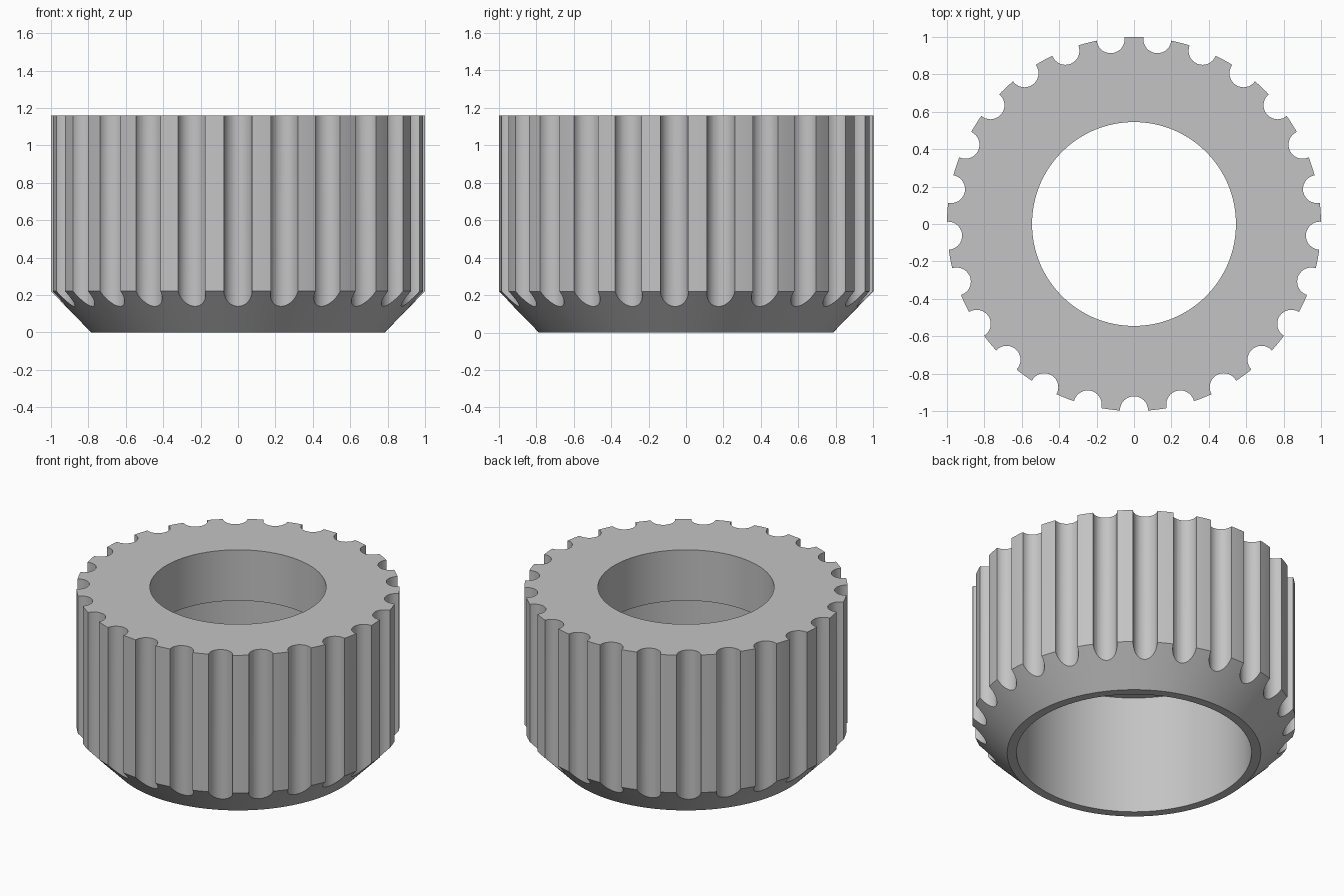
import bpy
import bmesh
from math import pi, sin, cos, radians
from mathutils import Matrix

cube = bpy.data.objects.get("Cube")
if cube:
    bpy.data.objects.remove(cube, do_unlink=True)

HEIGHT = 1.16
FLUTES = 25
FLUTE_RADIUS = 0.075
SEGMENTS = 200


def make_object(name, bm):
    bmesh.ops.recalc_face_normals(bm, faces=bm.faces)
    mesh = bpy.data.meshes.new(name)
    bm.to_mesh(mesh)
    bm.free()
    obj = bpy.data.objects.new(name, mesh)
    bpy.context.collection.objects.link(obj)
    return obj


def lathe(name, profile):
    """Revolve a closed (radius, height) profile around z."""
    bm = bmesh.new()
    rings = []
    for i in range(SEGMENTS):
        a = 2 * pi * i / SEGMENTS
        rings.append([bm.verts.new((r * cos(a), r * sin(a), z)) for r, z in profile])
    n = len(profile)
    for i in range(SEGMENTS):
        here, there = rings[i], rings[(i + 1) % SEGMENTS]
        for j in range(n):
            k = (j + 1) % n
            bm.faces.new((here[j], there[j], there[k], here[k]))
    return make_object(name, bm)


# Collar body: chamfered foot, wide lower bore, inner shoulder, narrow upper hole
collar = lathe("knurled_collar", [
    (0.785, 0), (1.0, 0.22), (1.0, HEIGHT),
    (0.545, HEIGHT), (0.545, 0.813), (0.727, 0.813), (0.727, 0)])

# Grip flutes: a ring of upright rods cut from the rim
bm = bmesh.new()
for i in range(FLUTES):
    a = radians(-90) + 2 * pi * i / FLUTES
    place = Matrix.Translation((0.996 * cos(a), 0.996 * sin(a), HEIGHT / 2))
    bmesh.ops.create_cone(bm, cap_ends=True, segments=32, radius1=FLUTE_RADIUS,
                          radius2=FLUTE_RADIUS, depth=HEIGHT + 0.4, matrix=place)
cutter = make_object("flute_cutter", bm)
cutter.hide_render = True

cut = collar.modifiers.new("flutes", 'BOOLEAN')
cut.operation = 'DIFFERENCE'
cut.solver = 'EXACT'
cut.object = cutter

bpy.ops.object.select_all(action='DESELECT')
collar.select_set(True)
bpy.context.view_layer.objects.active = collar
bpy.ops.object.modifier_apply(modifier=cut.name)
bpy.data.objects.remove(cutter, do_unlink=True)

# Single plain grey
grey = bpy.data.materials.new("plain_grey")
grey.use_nodes = True
colour = (0.55, 0.55, 0.55, 1)
grey.diffuse_color = colour
grey.node_tree.nodes["Principled BSDF"].inputs["Base Color"].default_value = colour
collar.data.materials.clear()
collar.data.materials.append(grey)

bpy.ops.object.shade_smooth_by_angle(angle=radians(25))
